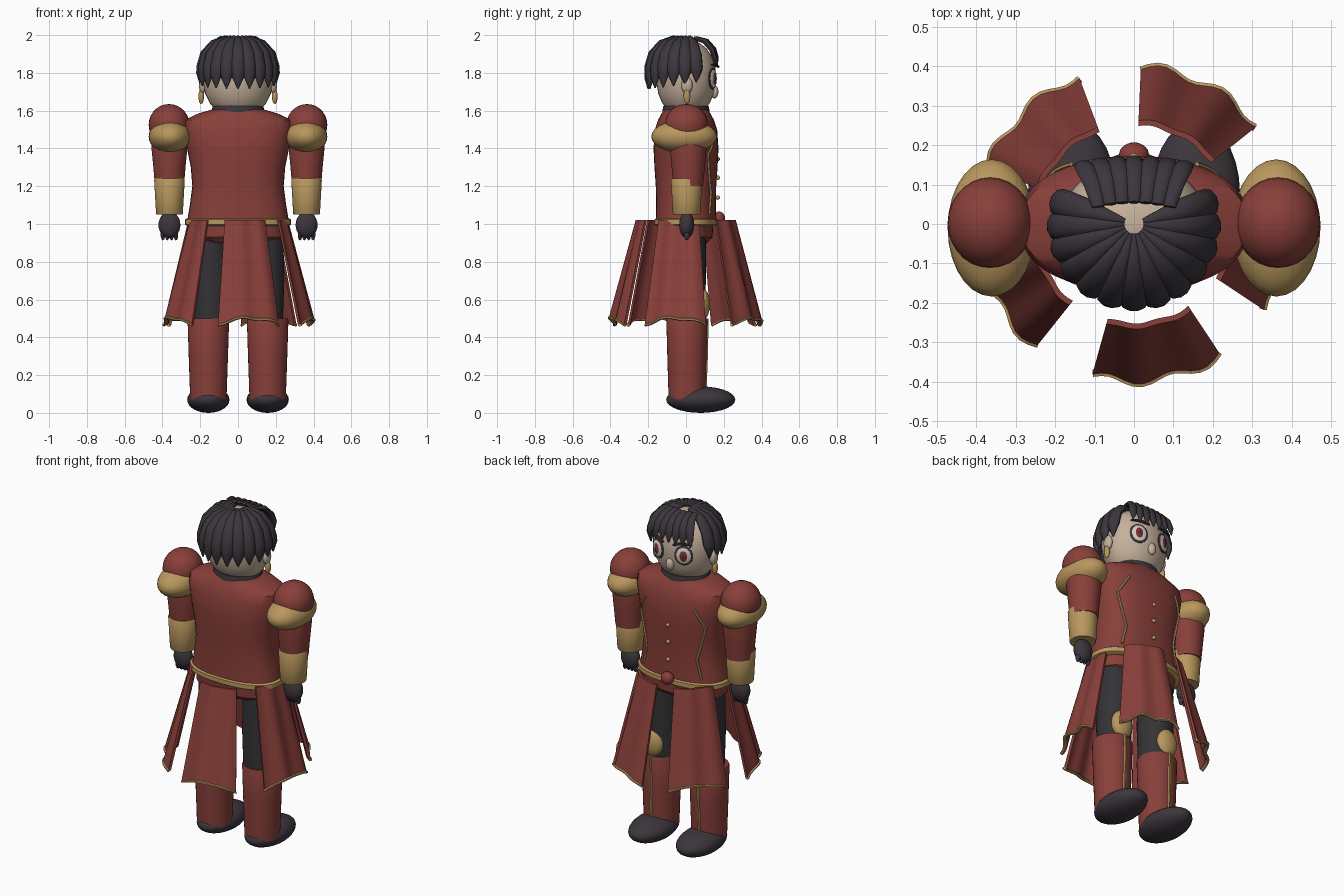
import bpy, bmesh, math
from mathutils import Vector as V, Matrix as M

if "Cube" in bpy.data.objects:
    bpy.data.objects.remove(bpy.data.objects["Cube"])

def mat(name, *c):
    m = bpy.data.materials.new(name)
    m.diffuse_color = (*c, 1)
    m.use_nodes = True
    m.node_tree.nodes["Principled BSDF"].inputs["Base Color"].default_value = m.diffuse_color
    return m

RED = mat("red cloth", .25, .05, .042)
GOLD = mat("gold trim", .48, .31, .11)
DARK = mat("dark leather", .045, .037, .046)
CHAR = mat("charcoal trousers", .034, .032, .036)
SKIN = mat("skin", .56, .44, .33)
WHITE = mat("eye white", .68, .62, .56)
IRIS = mat("iris red", .2, .03, .03)

def finish(name, bm, m, angle=40):
    bmesh.ops.recalc_face_normals(bm, faces=bm.faces)
    me = bpy.data.meshes.new(name)
    bm.to_mesh(me)
    bm.free()
    me.materials.append(m)
    me.shade_smooth()
    me.set_sharp_from_angle(angle=math.radians(angle))
    ob = bpy.data.objects.new(name, me)
    bpy.context.collection.objects.link(ob)
    return ob

def ball(name, loc, r, m, yaw=0, seg=28):
    bm = bmesh.new()
    mx = M.Translation(loc) @ M.Rotation(yaw, 4, 'Z') @ M.Diagonal((*r, 1))
    bmesh.ops.create_uvsphere(bm, u_segments=seg, v_segments=seg // 2, radius=1, matrix=mx)
    return finish(name, bm, m)

def skin(name, rings, m, angle=40):
    """Bridge rings of points and cap both ends."""
    bm = bmesh.new()
    vs = [[bm.verts.new(p) for p in ring] for ring in rings]
    n = len(vs[0])
    for a, b in zip(vs, vs[1:]):
        for i in range(n):
            bm.faces.new((a[i], a[(i + 1) % n], b[(i + 1) % n], b[i]))
    bm.faces.new(vs[0])
    bm.faces.new(vs[-1])
    return finish(name, bm, m, angle)

def loft(name, rows, m, cx=0, cy=0, e=2.0, n=36):
    """Rows of (z, half width x, half depth y); e shapes the oval."""
    def pt(a, z, rx, ry):
        c, s = math.cos(a), math.sin(a)
        return (cx + rx * math.copysign(abs(c) ** (2 / e), c),
                cy + ry * math.copysign(abs(s) ** (2 / e), s), z)
    return skin(name, [[pt(2 * math.pi * i / n, *r) for i in range(n)] for r in rows], m)

def strand(name, pts, side, m, n=8, angle=40):
    """Sweep an oval along pts of (position, half width, half thickness)."""
    side = V(side).normalized()
    rings = []
    for i, (p, w, t) in enumerate(pts):
        d = V(pts[min(i + 1, len(pts) - 1)][0]) - V(pts[max(i - 1, 0)][0])
        nrm = d.cross(side).normalized()
        rings.append([V(p) + side * w * math.cos(2 * math.pi * k / n)
                      + nrm * t * math.sin(2 * math.pi * k / n) for k in range(n)])
    return skin(name, rings, m, angle)

# Coat body, belt, hips, collar
TORSO = [(1.0, .272, .16), (1.1, .255, .158), (1.2, .242, .16), (1.3, .25, .167),
         (1.4, .27, .172), (1.5, .29, .165), (1.55, .285, .148), (1.585, .21, .13), (1.605, .14, .115)]
loft("coat_body", TORSO, RED, e=2.4)
loft("belt", [(.99, .27, .158), (.997, .281, .168), (1.023, .281, .168), (1.03, .27, .158)], GOLD, e=2.4)
loft("hips", [(.9, .2, .11), (.93, .245, .14), (1.0, .25, .145)], RED, e=2.4)
loft("collar", [(1.57, .15, .125), (1.6, .14, .125), (1.625, .133, .12)], DARK)
ball("buckle", (0, .175, 1.03), (.038, .032, .036), RED)
for z in (1.345, 1.245, 1.14):
    ball("coat_button", (0, .168, z), (.012, .012, .012), GOLD, seg=12)

def chest_y(x, z):
    for (z0, a0, b0), (z1, a1, b1) in zip(TORSO, TORSO[1:]):
        if z0 <= z <= z1:
            f = (z - z0) / (z1 - z0)
            a, b = a0 + (a1 - a0) * f, b0 + (b1 - b0) * f
            return b * (1 - (x / a) ** 2.4) ** (1 / 2.4)

def piping(s):
    keys = [(.16, 1.47), (.215, 1.37), (.165, 1.17), (.195, 1.03)]
    path = []
    for (x0, z0), (x1, z1) in zip(keys, keys[1:]):
        for k in range(6):
            x, z = x0 + (x1 - x0) * k / 6, z0 + (z1 - z0) * k / 6
            path.append(((s * x, chest_y(x, z) + .003, z), .007, .007))
    strand("coat_piping", path, (0, 1, 0), GOLD, 6)

# Mirrored limbs
for s in (-1, 1):
    piping(s)
    ax = s * .363
    ball("shoulder_cap", (s * .365, .003, 1.525), (.108, .115, .11), RED)
    ball("pauldron", (s * .361, -.01, 1.463), (.112, .174, .088), GOLD)
    loft("upper_arm", [(1.2, .077, .078), (1.3, .085, .088), (1.4, .095, .097), (1.48, .09, .09)], RED, ax, .012)
    loft("arm_cuff", [(1.05, .068, .07), (1.055, .071, .073), (1.235, .081, .083), (1.24, .078, .08)], GOLD, ax, .003)
    ball("hand", (ax, .004, .995), (.058, .04, .07), DARK)
    for k in range(4):
        ball("finger", (ax + (k - 1.5) * .023, .004, .945), (.013, .016, .032), DARK, seg=10)
    # Legs
    lx = s * .157
    loft("thigh", [(.48, .092, .095), (.7, .1, .1), (.95, .095, .1)], CHAR, s * .145, .005)
    loft("boot_shaft", [(.07, .096, .097), (.3, .104, .104), (.49, .11, .109), (.5, .106, .105)], RED, lx, .005)
    ball("shoe", (lx, .078, .07), (.112, .183, .07), DARK)
    ball("knee_guard", (lx, .085, .575), (.066, .042, .085), GOLD)
    strand("boot_stripe", [((lx, .113, .5), .009, .008), ((lx, .109, .3), .009, .008),
                           ((lx, .102, .12), .009, .008)], (1, 0, 0), GOLD, 6)

# Flared skirt panels, floating round the hips
for k in range(5):
    mid = 63 + 72 * k
    rings, hem = [], []
    for i in range(17):
        off = -24.5 + 49 * i / 16
        a = math.radians(mid + off)
        u = V((math.cos(a), math.sin(a), 0))
        wave = math.cos(2 * math.pi * (off + 7) / 24)
        r1 = .398 + .011 * wave
        r0 = .264 + .003 * wave
        zh = .502 - .036 * (off / 24.5) ** 2 + .006 * wave
        up, dn = V((0, 0, 1.02)), V((0, 0, zh))
        rings.append([u * r0 + up, u * r1 + dn, u * (r1 - .016) + dn, u * (r0 - .014) + up])
        hem.append((u * (r1 - .004) + dn, .008, .011))
    skin("skirt_panel", rings, RED)
    strand("skirt_hem", hem, (0, 0, 1), GOLD, 6)

# Head with ears and face
loft("head", [(1.585, .085, .07), (1.605, .12, .1), (1.64, .15, .126), (1.69, .174, .147), (1.76, .188, .158),
              (1.83, .186, .156), (1.89, .165, .135), (1.93, .135, .108), (1.96, .09, .07), (1.975, .03, .025)], SKIN)
ball("nose", (0, .15, 1.7), (.024, .022, .036), SKIN, seg=16)
for s in (-1, 1):
    ball("ear", (s * .187, .005, 1.735), (.02, .03, .045), SKIN, seg=16)
    ball("earring", (s * .195, .005, 1.675), (.015, .018, .04), GOLD, seg=16)
    yaw = -s * math.radians(23)
    out = V((s * .39, .92, 0))
    c = V((s * .084, .141, 1.77))
    for name, w, h, t, m in (("eye_rim", .052, .058, .010, DARK), ("eye_white", .046, .052, .014, WHITE),
                             ("iris", .029, .04, .018, IRIS), ("pupil", .012, .019, .021, DARK)):
        ball(name, c, (w, t, h), m, yaw, 20)
    brow = [(c + V((s * x, -s * s * x * .35 + .012, z)), w, .008)
            for x, z, w in ((-.05, .062, .006), (0, .075, .011), (.05, .07, .004))]
    strand("eyebrow", brow, (0, 0, 1), DARK, 6)

# Hair: petal locks round the back, crown to tips
N = 13
for i in range(N):
    f = i / (N - 1) * 2 - 1
    a = math.radians(-90 + f * 106)
    u, side = V((math.cos(a), math.sin(a), 0)), (-math.sin(a), math.cos(a), 0)
    lift = .035 * abs(f) ** 2
    rows = [(.025, 1.978, .007, .008), (.07, 1.982, .018, .016), (.13, 1.955, .031, .022),
            (.178, 1.9, .036, .024), (.198, 1.83, .036, .024), (.202, 1.775 + lift, .031, .02),
            (.2, 1.715 + lift, .003, .004)]
    strand("hair_lock", [(u * r + V((0, 0, z)), w, t) for r, z, w, t in rows], side, DARK, 10, 50)

# Fringe over the forehead
for i in range(7):
    f = i / 3 - 1
    rows = [(.09, .055, 1.985, .016, .01), (.105, .11, 1.968, .022, .014), (.12, .148, 1.925, .026, .014),
            (.13, .162, 1.88, .022, .012), (.135, .165, 1.835, .003, .003)]
    strand("fringe_lock", [((f * x, y - .012 * f * f, z), w, t) for x, y, z, w, t in rows],
           (1, -.15 * f, 0), DARK, 10, 50)
